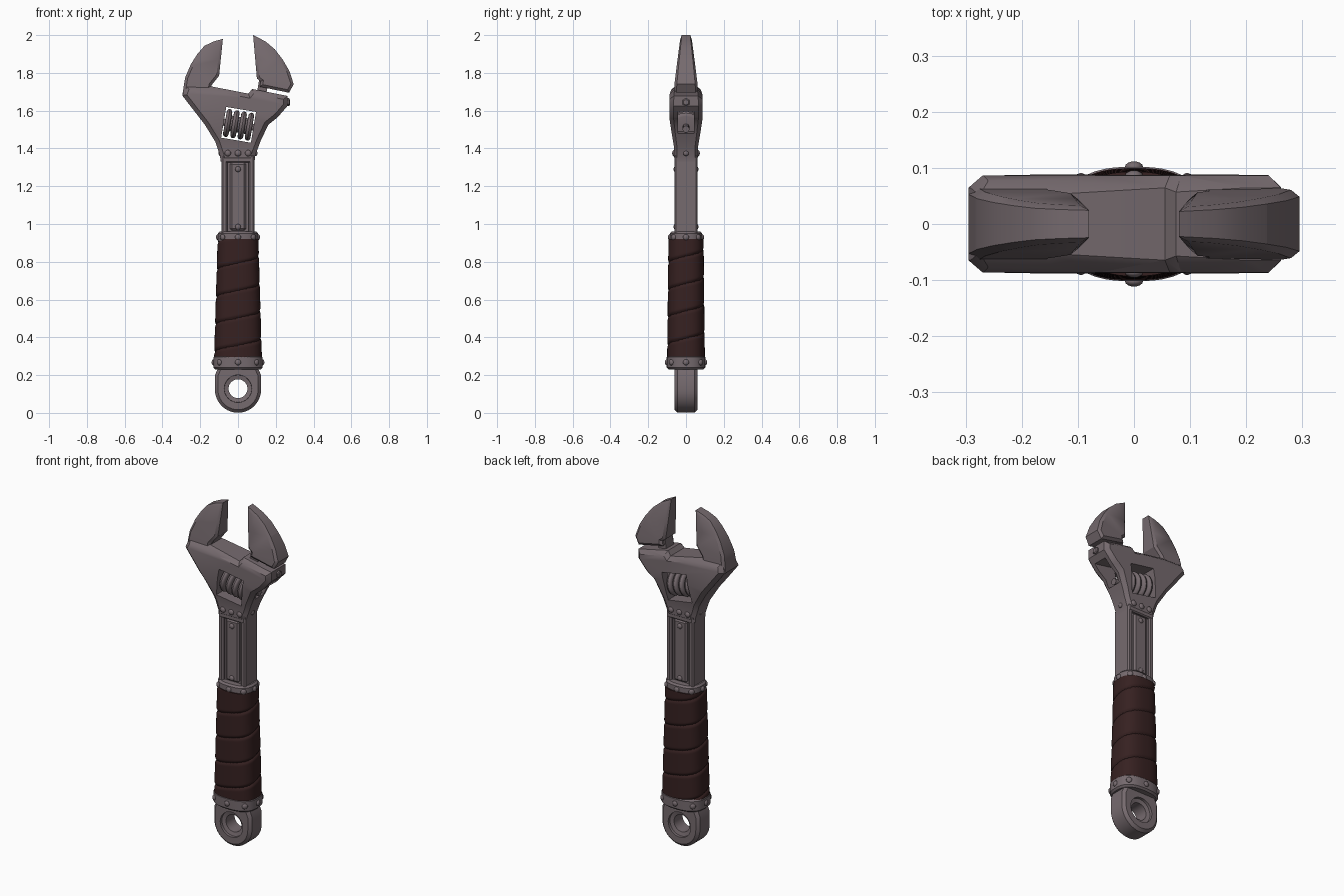
import bpy, bmesh, math
from mathutils import Matrix, Vector

if "Cube" in bpy.data.objects:
    bpy.data.objects.remove(bpy.data.objects["Cube"], do_unlink=True)

TILT = math.radians(9.5)


def material(name, rgb):
    m = bpy.data.materials.new(name)
    m.use_nodes = True
    m.diffuse_color = (*rgb, 1)
    bsdf = m.node_tree.nodes["Principled BSDF"]
    bsdf.inputs["Base Color"].default_value = (*rgb, 1)
    bsdf.inputs["Roughness"].default_value = 0.7
    return m


STEEL = material("warm grey steel", (0.18, 0.145, 0.157))
LEATHER = material("dark brown leather", (0.037, 0.015, 0.015))


def finish(name, bm, mat=STEEL, angle=32):
    bmesh.ops.recalc_face_normals(bm, faces=bm.faces)
    me = bpy.data.meshes.new(name)
    bm.to_mesh(me)
    bm.free()
    me.materials.append(mat)
    me.shade_smooth()
    me.set_sharp_from_angle(angle=math.radians(angle))
    ob = bpy.data.objects.new(name, me)
    bpy.context.collection.objects.link(ob)
    return ob


def interp(table, z):
    if z <= table[0][0]:
        return table[0][1]
    for (z0, a), (z1, b) in zip(table, table[1:]):
        if z <= z1:
            return a + (b - a) * (z - z0) / (z1 - z0)
    return table[-1][1]


def prism(name, outline, depth, bevel):
    """Extrude an x-z outline; depth lists (height, half thickness)."""
    bm = bmesh.new()
    half = max(d for _, d in depth)
    face = bm.faces.new([bm.verts.new((x, -half, z)) for x, z in outline])
    new = bmesh.ops.extrude_face_region(bm, geom=[face])["geom"]
    bmesh.ops.translate(bm, vec=(0, 2 * half, 0),
                        verts=[g for g in new if isinstance(g, bmesh.types.BMVert)])
    rim = [e for e in bm.edges if abs(e.verts[0].co.y - e.verts[1].co.y) < 1e-5]
    bmesh.ops.bevel(bm, geom=rim, offset=bevel, segments=1, affect='EDGES',
                    clamp_overlap=False)
    for z, _ in depth[1:-1]:
        bmesh.ops.bisect_plane(bm, geom=bm.verts[:] + bm.edges[:] + bm.faces[:],
                               plane_co=(0, 0, z), plane_no=(0, 0, 1))
    for v in bm.verts:
        v.co.y *= interp(depth, v.co.z) / half
    return finish(name, bm)


def box(name, loc, size, bevel=0.0, tilt=0.0):
    bm = bmesh.new()
    bmesh.ops.create_cube(bm, size=1, matrix=Matrix.Diagonal((*size, 1)))
    if bevel:
        bmesh.ops.bevel(bm, geom=bm.edges[:], offset=bevel, segments=1, affect='EDGES')
    bm.transform(Matrix.Translation(loc) @ Matrix.Rotation(tilt, 4, 'Y'))
    return finish(name, bm)


def oval(a, rx, ry, power):
    c, s = math.cos(a), math.sin(a)
    k = (abs(c) ** power + abs(s) ** power) ** (-1 / power)
    return rx * k * c, ry * k * s


def loft(name, rows, sides=48, power=2.6, mat=STEEL, shrink=None, turn=None):
    """Stack rounded oval sections given as (z, rx, ry)."""
    bm = bmesh.new()
    rings = []
    for z, rx, ry in rows:
        ring = []
        for i in range(sides):
            a = math.tau * i / sides
            f = shrink(a, z) if shrink else 1
            x, y = oval(a, rx * f, ry * f, power)
            ring.append(bm.verts.new((x, y, z)))
        rings.append(ring)
    for lo, hi in zip(rings, rings[1:]):
        for i in range(sides):
            j = (i + 1) % sides
            bm.faces.new((lo[i], lo[j], hi[j], hi[i]))
    bm.faces.new(rings[0])
    bm.faces.new(rings[-1])
    if turn:
        bm.transform(turn)
    return finish(name, bm, mat)


def cut(ob, cutters):
    for c in cutters:
        c.hide_render = True
        mod = ob.modifiers.new("cut", 'BOOLEAN')
        mod.operation, mod.solver, mod.object = 'DIFFERENCE', 'EXACT', c
    bpy.context.view_layer.update()
    deps = bpy.context.evaluated_depsgraph_get()
    me = bpy.data.meshes.new_from_object(ob.evaluated_get(deps))
    ob.modifiers.clear()
    ob.data = me
    me.set_sharp_from_angle(angle=math.radians(32))
    for c in cutters:
        bpy.data.objects.remove(c, do_unlink=True)


def rivet(name, loc, normal, r=0.017):
    bm = bmesh.new()
    bmesh.ops.create_uvsphere(bm, u_segments=12, v_segments=8, radius=r)
    rot = Vector((0, 0, 1)).rotation_difference(Vector(normal)).to_matrix().to_4x4()
    bm.transform(Matrix.Translation(loc) @ rot @ Matrix.Diagonal((1, 1, 0.6, 1)))
    return finish(name, bm, angle=60)


# Head with the adjuster window and the side channel
head = prism("head", [(-0.295, 1.68), (-0.175, 1.525), (-0.12, 1.435), (-0.095, 1.36),
                      (-0.092, 1.33), (0.088, 1.33), (0.09, 1.36), (0.12, 1.44),
                      (0.16, 1.525), (0.21, 1.565), (0.262, 1.625), (0.262, 1.678),
                      (0.075, 1.715), (0.055, 1.69), (-0.15, 1.73), (-0.275, 1.735)],
             [(1.33, 0.062), (1.41, 0.064), (1.47, 0.074), (1.56, 0.088),
              (1.69, 0.086), (1.74, 0.066)], 0.022)
cut(head, [box("window_cutter", (0.003, 0, 1.525), (0.16, 0.5, 0.165), tilt=TILT),
           box("channel_cutter", (0.2, 0, 1.535), (0.3, 0.085, 0.13), tilt=TILT)])

# Jaws, thinning towards the tips
taper = [(1.66, 0.068), (1.75, 0.06), (1.87, 0.045), (2.0, 0.028)]
prism("fixed_jaw", [(-0.295, 1.68), (-0.15, 1.68), (-0.14, 1.735), (-0.1, 1.785),
                    (-0.08, 1.98), (-0.13, 1.966), (-0.178, 1.943), (-0.215, 1.9),
                    (-0.25, 1.845), (-0.28, 1.775)], taper, 0.014)
prism("sliding_jaw", [(0.08, 2.0), (0.1, 1.77), (0.12, 1.755), (0.115, 1.727),
                      (0.27, 1.695), (0.295, 1.74), (0.272, 1.81), (0.237, 1.87),
                      (0.195, 1.925), (0.145, 1.967)], taper, 0.014)
box("jaw_stem", (0.125, 0, 1.69), (0.05, 0.07, 0.15), tilt=TILT)

# Worm adjuster: core, pin and four threads
worm = Matrix.Translation((0.003, 0, 1.525)) @ Matrix.Rotation(TILT + math.pi / 2, 4, 'Y')
loft("worm_core", [(-0.068, 0.042, 0.042), (0.068, 0.042, 0.042)], 24, 2, turn=worm)
loft("worm_pin", [(-0.1, 0.018, 0.018), (0.14, 0.018, 0.018)], 16, 2, turn=worm)
for i in range(4):
    t = (i - 1.5) * 0.039
    rows = [(t + 0.015 * math.cos(a), 0.058 + 0.017 * math.sin(a),
             0.064 + 0.017 * math.sin(a))
            for a in (math.pi * (1 - k / 6) for k in range(7))]
    loft(f"worm_thread_{i + 1}", rows, 32, 2, turn=worm)

# Hex bolt on the end of the head
loft("head_bolt", [(-0.01, 0.021, 0.021), (0.008, 0.021, 0.021), (0.012, 0.015, 0.015)],
     6, 2, turn=Matrix.Translation((0.262, 0, 1.645)) @ Matrix.Rotation(math.pi / 2, 4, 'Y'))

# Shaft: web, side flanges and raised plates
box("shaft_web", (0, 0, 1.14), (0.14, 0.084, 0.44))
for side, word in ((-1, "right"), (1, "left")):
    box(f"{word}_flange", (side * 0.072, 0, 1.14), (0.032, 0.12, 0.44), 0.008)
    rivet(f"{word}_neck_rivet", (side * 0.094, 0, 1.375), (side, 0, 0), 0.015)
box("shaft_plate", (0, 0, 1.145), (0.086, 0.114, 0.36), 0.01)
box("shaft_top_block", (0, 0, 1.345), (0.17, 0.122, 0.04), 0.006)
for side, word in ((-1, "front"), (1, "back")):
    for i, z in enumerate((0.985, 1.29)):
        rivet(f"{word}_plate_rivet_{i + 1}", (0, side * 0.057, z), (0, side, 0), 0.015)
    for i, x in enumerate((-0.054, 0, 0.054)):
        rivet(f"{word}_neck_rivet_{i + 1}", (x, side * 0.063, 1.375), (0, side, 0))


# Leather grip with a spiral wrap
def wrap(a, z):
    d = (z / 0.145 - a / math.tau + 0.3) % 1
    return 1 - 0.075 * math.exp(-(d / 0.07) ** 2) - 0.035 * math.exp(-((1 - d) / 0.05) ** 2)


N = 170
loft("grip", [(0.28 + 0.64 * k / N, 0.127 - 0.019 * k / N, 0.1 - 0.007 * k / N)
              for k in range(N + 1)], 72, 2.6, LEATHER, wrap)

# Collars with rivets all round
for name, z0, z1, rx, ry in (("lower_collar", 0.23, 0.305, 0.13, 0.102),
                             ("upper_collar", 0.9, 0.96, 0.107, 0.086)):
    c = 0.01
    loft(name, [(z0, rx - c, ry - c), (z0 + c, rx, ry), (z1 - c, rx, ry),
                (z1, rx - c, ry - c)])
    for i in range(8):
        a = math.tau * i / 8
        x, y = oval(a, rx, ry, 2.6)
        rivet(f"{name}_rivet_{i + 1}", (x, y, (z0 + z1) / 2),
              (math.cos(a), math.sin(a), 0), 0.016)

# Hanging eye with a countersunk hole
R = 0.122
arc = [(R * math.cos(a), 0.123 + R * math.sin(a))
       for a in (-math.pi * k / 20 for k in range(21))]
eye = prism("hanging_eye", arc + [(-R, 0.2), (-0.1, 0.25), (0.1, 0.25), (R, 0.2)],
            [(0, 0.061), (0.25, 0.061)], 0.016)
cut(eye, [loft("hole_cutter", [(-0.1, 0.075, 0.075), (-0.046, 0.072, 0.072),
                               (-0.04, 0.05, 0.05), (0.04, 0.05, 0.05),
                               (0.046, 0.072, 0.072), (0.1, 0.075, 0.075)], 32, 2,
               turn=Matrix.Translation((0, 0, 0.128)) @ Matrix.Rotation(math.pi / 2, 4, 'X'))])
